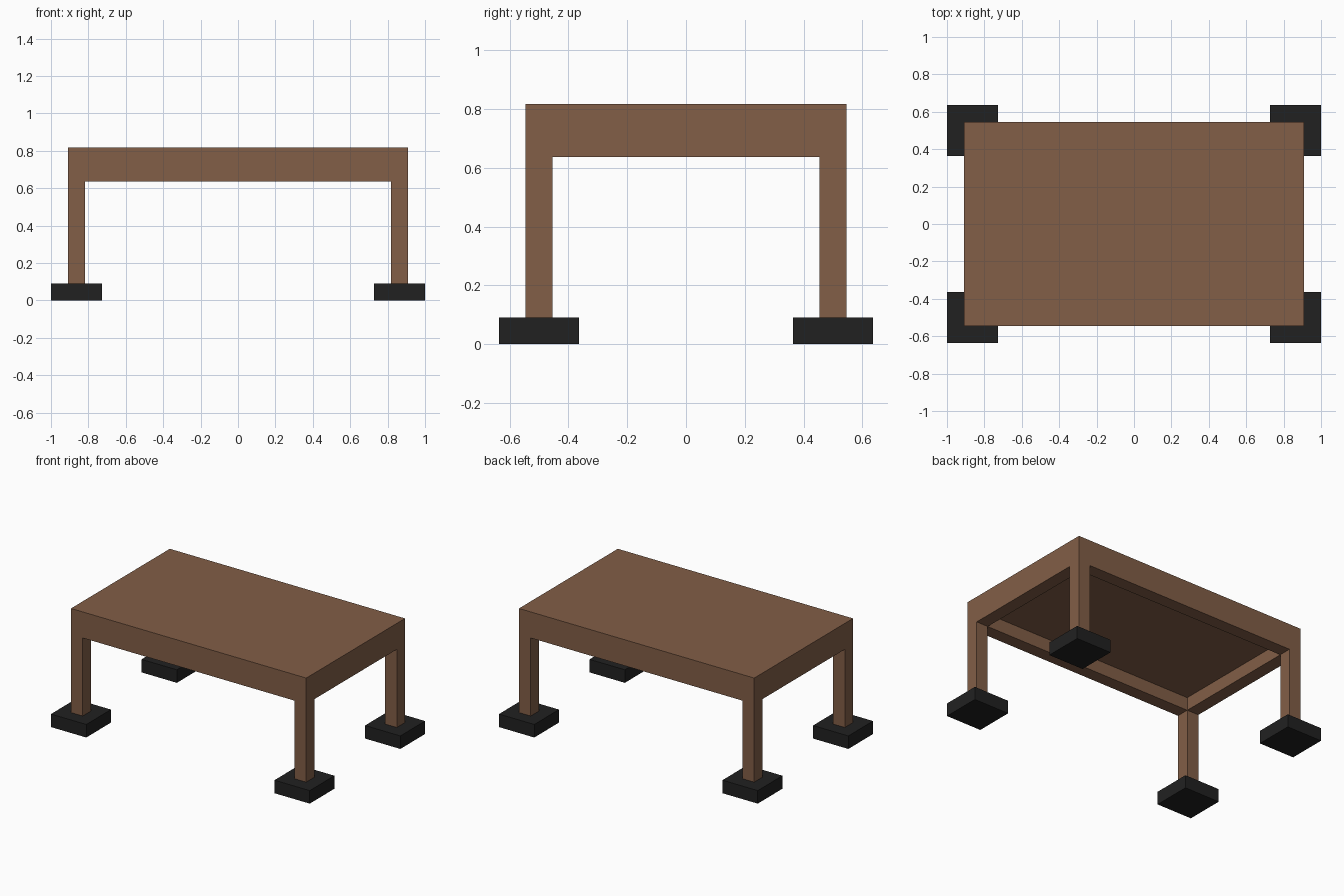
import bpy
import bmesh
from mathutils import Vector

if "Cube" in bpy.data.objects:
    bpy.data.objects.remove(bpy.data.objects["Cube"])

U = 1 / 11  # the table is laid out on a grid of 22 units along its length


def material(name, colour):
    mat = bpy.data.materials.new(name)
    mat.diffuse_color = (*colour, 1)
    mat.use_nodes = True
    mat.node_tree.nodes["Principled BSDF"].inputs["Base Color"].default_value = mat.diffuse_color
    return mat


wood = material("brown_wood", (0.223, 0.112, 0.063))
black = material("black_rubber", (0.0152, 0.0152, 0.0152))


def box(name, low, high, mat):
    """Axis-aligned box between two corners given in grid units."""
    low, high = Vector(low) * U, Vector(high) * U
    bm = bmesh.new()
    bmesh.ops.create_cube(bm, size=1)
    bmesh.ops.scale(bm, vec=high - low, verts=bm.verts)
    bmesh.ops.translate(bm, vec=(low + high) / 2, verts=bm.verts)
    mesh = bpy.data.meshes.new(name)
    bm.to_mesh(mesh)
    bm.free()
    mesh.materials.append(mat)
    obj = bpy.data.objects.new(name, mesh)
    bpy.context.collection.objects.link(obj)
    return obj


# Table top
box("table_top", (-10, -6, 8), (10, 6, 9), wood)

# Apron rails under the edge of the top
for label, y in (("front", -6), ("back", 5)):
    box(f"{label}_rail", (-10, y, 7), (10, y + 1, 8), wood)
for label, x in (("left", -10), ("right", 9)):
    box(f"{label}_rail", (x, -5, 7), (x + 1, 5, 8), wood)

# Legs flush with the corners, each standing on a wide square foot
for side, x in (("left", -9.5), ("right", 9.5)):
    for end, y in (("front", -5.5), ("back", 5.5)):
        box(f"{end}_{side}_leg", (x - 0.5, y - 0.5, 1), (x + 0.5, y + 0.5, 7), wood)
        box(f"{end}_{side}_foot", (x - 1.5, y - 1.5, 0), (x + 1.5, y + 1.5, 1), black)
